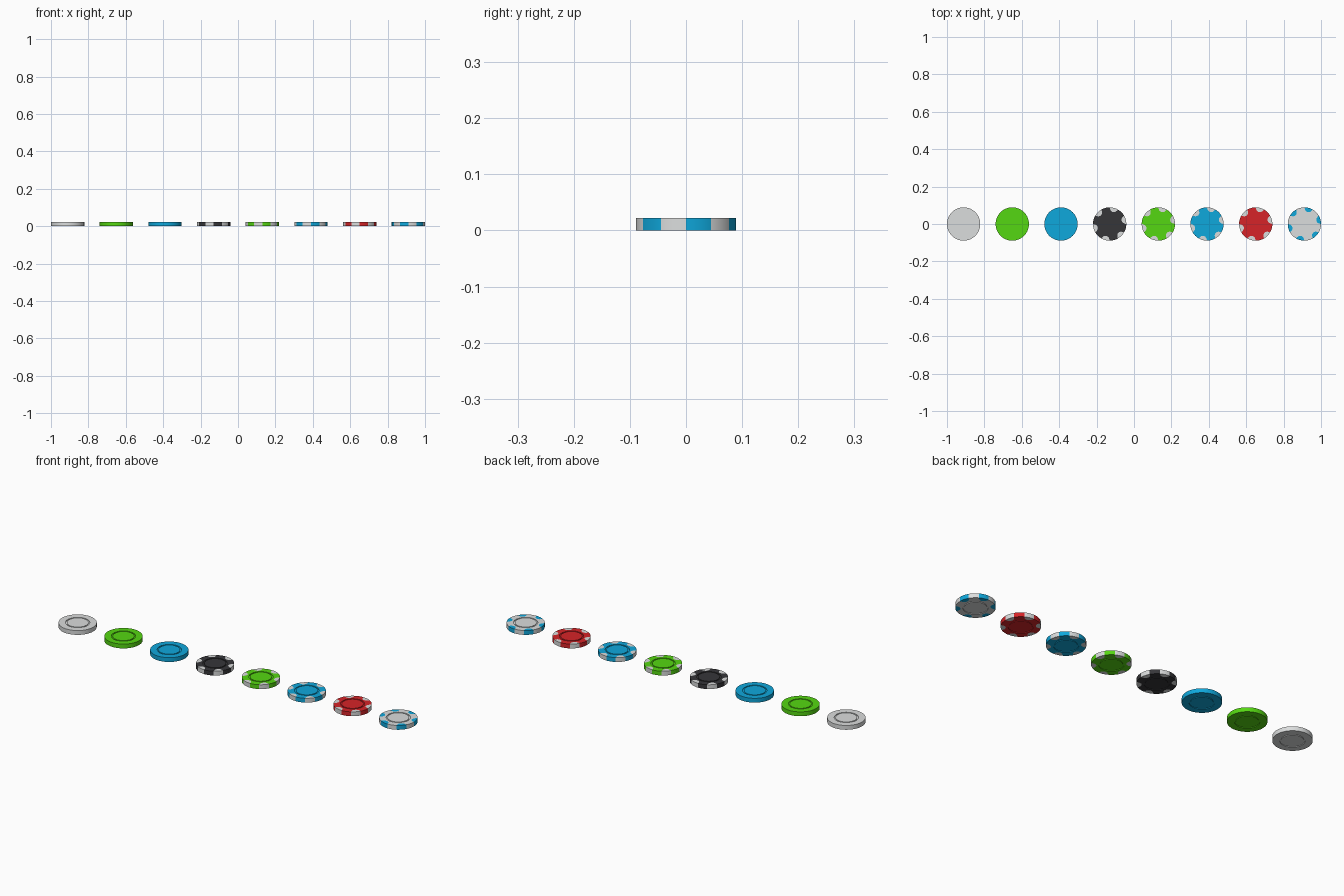
import bpy, bmesh, math

if "Cube" in bpy.data.objects:
    bpy.data.objects.remove(bpy.data.objects["Cube"])

R, H = 0.089, 0.0222          # chip radius and thickness
SEG = 96                      # 8 segments per 30 degree stripe
STRIPE = 8
GROOVE_IN, GROOVE_OUT, GROOVE_DEPTH = 0.0505, 0.0565, 0.003


def srgb(r, g, b):
    lin = lambda c: c / 12.92 if c <= 0.04045 else ((c + 0.055) / 1.055) ** 2.4
    return [lin(v / 255) for v in (r, g, b)] + [1.0]


def material(name, rgb):
    m = bpy.data.materials.new(name)
    m.diffuse_color = srgb(*rgb)
    m.use_nodes = True
    m.node_tree.nodes["Principled BSDF"].inputs["Base Color"].default_value = m.diffuse_color
    return m


MATS = {
    "white": material("white", (219, 221, 221)),
    "green": material("green", (85, 215, 18)),
    "blue": material("blue", (15, 168, 220)),
    "black": material("black", (54, 54, 57)),
    "red": material("red", (214, 36, 40)),
}


def in_stripe(i):
    # stripes cover every other 30 degree sector
    return (i // STRIPE) % 2 == 0


def spot_radius(i):
    # rounded inner edge of the painted spots
    k = i % (2 * STRIPE)
    edge = R * 0.98
    if k >= STRIPE:
        return edge
    u = 2 * k / STRIPE - 1
    return edge - 0.021 * math.sqrt(max(0.0, 1 - u * u))


def chip(name, x, base, spots=None):
    bm = bmesh.new()

    def ring(radius, z):
        out = []
        for i in range(SEG):
            a = 2 * math.pi * i / SEG
            r = radius(i) if callable(radius) else radius
            out.append(bm.verts.new((r * math.cos(a), r * math.sin(a), z)))
        return out

    # profile from the bottom centre, around the rim, to the top centre
    d = GROOVE_DEPTH
    half = [(GROOVE_IN, 0), (GROOVE_IN, d), (GROOVE_OUT, d), (GROOVE_OUT, 0),
            (spot_radius, 0), (R, 0)]
    profile = half + [(r, H - z) for r, z in reversed(half)]
    rings = [ring(r, z) for r, z in profile]
    for k, (a, b) in enumerate(zip(rings, rings[1:])):
        for i in range(SEG):
            j = (i + 1) % SEG
            f = bm.faces.new((a[i], a[j], b[j], b[i]))
            # rim wall and the scalloped bands next to it carry the stripes
            if spots and k in (4, 5, 6) and in_stripe(i):
                f.material_index = 1
    bm.faces.new(list(reversed(rings[0])))
    bm.faces.new(rings[-1])
    bmesh.ops.recalc_face_normals(bm, faces=bm.faces)

    mesh = bpy.data.meshes.new(name)
    bm.to_mesh(mesh)
    bm.free()
    mesh.materials.append(MATS[base])
    if spots:
        mesh.materials.append(MATS[spots])
    ob = bpy.data.objects.new(name, mesh)
    ob.location.x = x
    bpy.context.collection.objects.link(ob)
    bpy.ops.object.select_all(action='DESELECT')
    ob.select_set(True)
    bpy.context.view_layer.objects.active = ob
    bpy.ops.object.shade_smooth_by_angle(angle=math.radians(30))


# row of chips, plain ones first
CHIPS = [("white", None), ("green", None), ("blue", None), ("black", "white"),
         ("green", "white"), ("blue", "white"), ("red", "white"), ("white", "blue")]
span = 1 - R
for n, (base, spots) in enumerate(CHIPS):
    label = f"{base}_chip_striped_{spots}" if spots else f"{base}_chip_plain"
    chip(label, -span + 2 * span * n / (len(CHIPS) - 1), base, spots)
